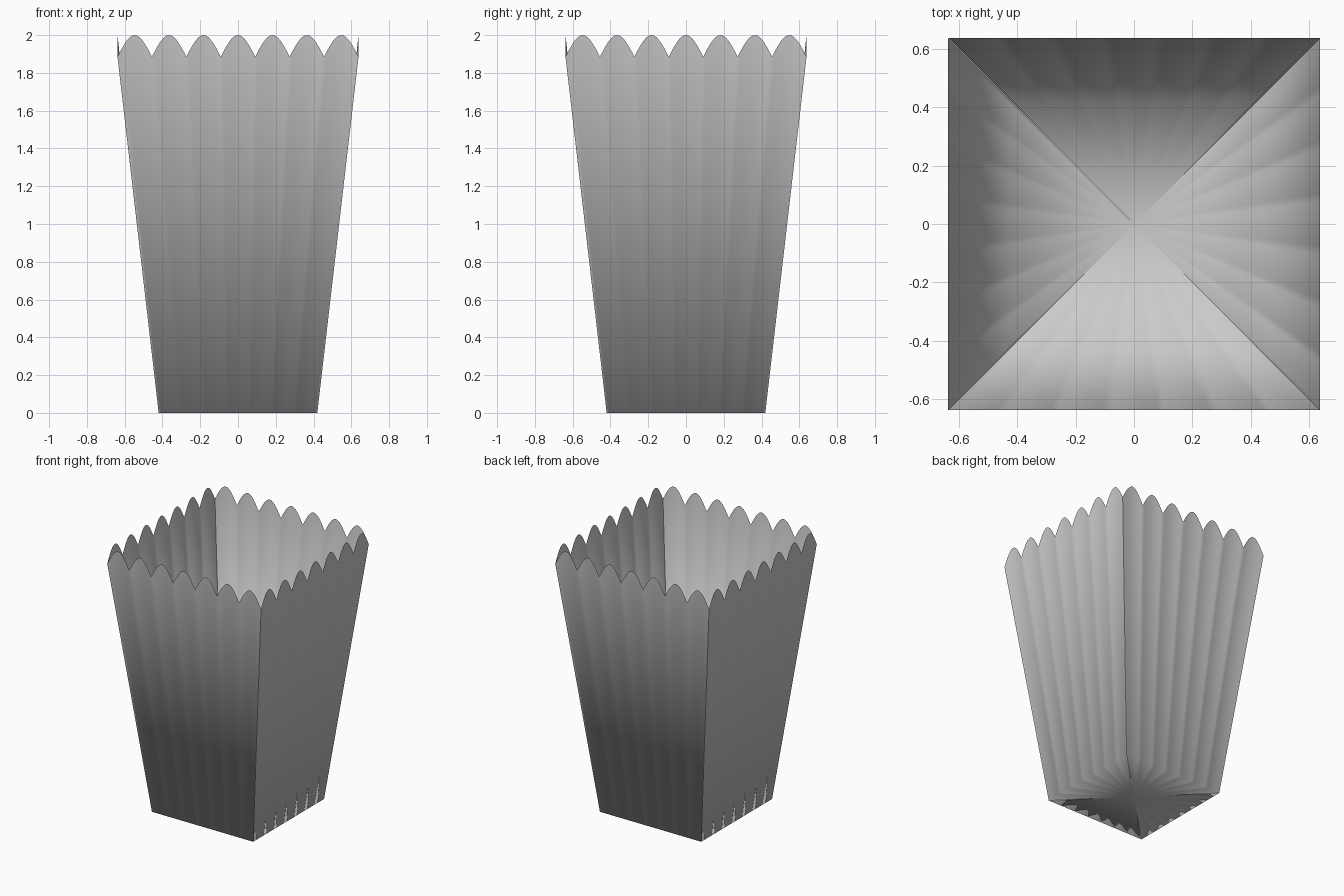
import bpy, bmesh, math
from mathutils import Matrix

if "Cube" in bpy.data.objects:
    bpy.data.objects.remove(bpy.data.objects["Cube"])

BASE, TOP = 0.42, 0.638      # half widths at floor and rim
VALLEY, PEAK = 1.885, 2.0    # rim heights between and at the scallop tips
SCALLOPS, STEPS = 7, 12


def make_panel(name, angle):
    """One wall, ruled from a straight base edge up to a scalloped rim,
    plus its quarter of the floor."""
    bm = bmesh.new()
    centre = bm.verts.new((0, 0, 0))
    n = SCALLOPS * STEPS
    low, high = [], []
    for i in range(n + 1):
        t = 2 * i / n - 1
        arch = abs(math.sin(math.pi * i / STEPS))
        low.append(bm.verts.new((t * BASE, -BASE, 0)))
        high.append(bm.verts.new((t * TOP, -TOP, VALLEY + (PEAK - VALLEY) * arch)))
    for i in range(n):
        bm.faces.new((low[i], low[i + 1], high[i + 1], high[i]))
        bm.faces.new((centre, low[i + 1], low[i]))
    # smooth fold between wall and floor, crisp corners between panels
    for f in bm.faces:
        f.smooth = True
    bm.transform(Matrix.Rotation(angle, 4, 'Z'))
    mesh = bpy.data.meshes.new(name)
    bm.to_mesh(mesh)
    bm.free()
    obj = bpy.data.objects.new(name, mesh)
    bpy.context.collection.objects.link(obj)


# Four identical panels around the box
for k, side in enumerate(("front", "right", "back", "left")):
    make_panel(side + "_panel", k * math.pi / 2)
